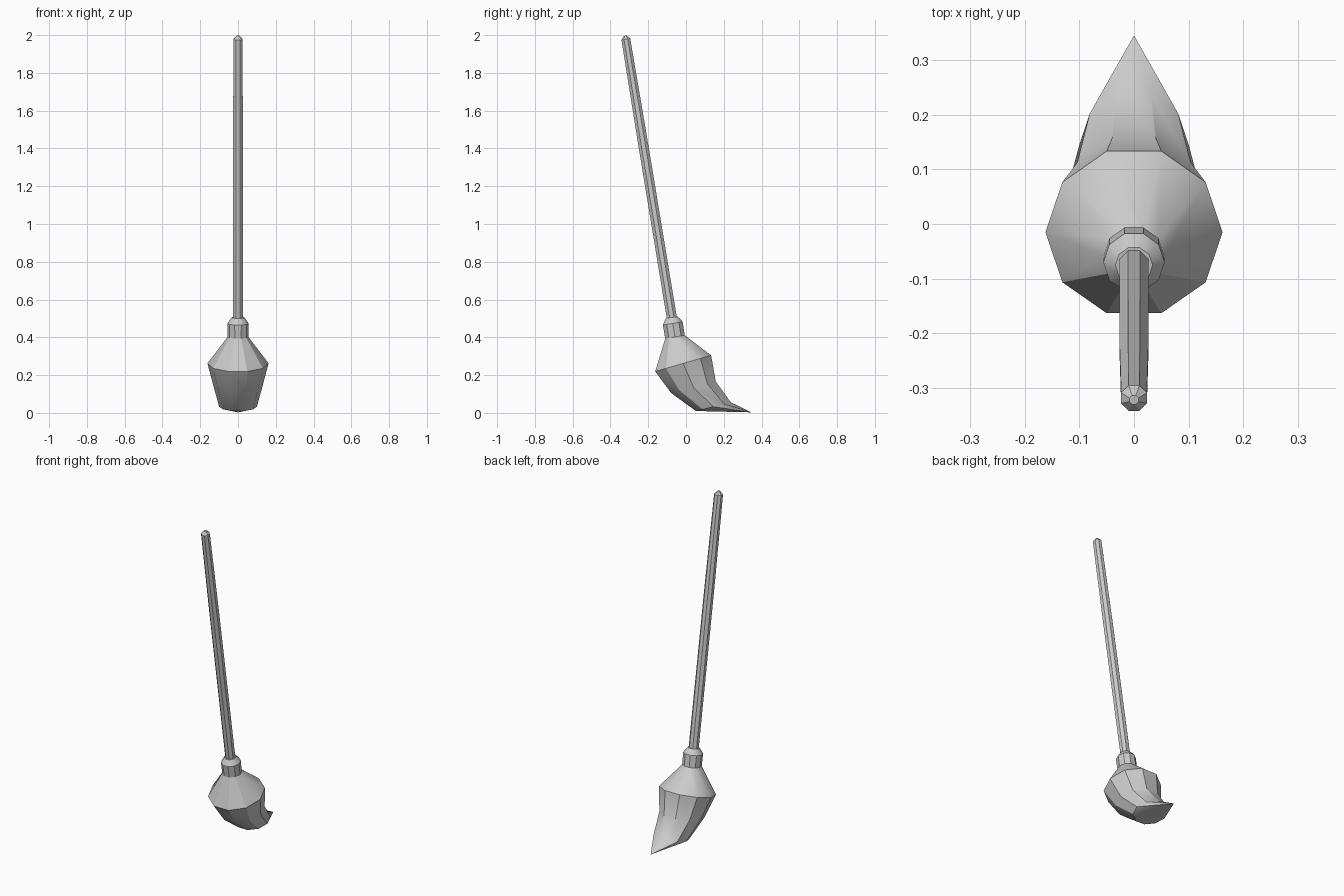
import bpy, bmesh
from math import sin, cos, radians, pi

if "Cube" in bpy.data.objects:
    bpy.data.objects.remove(bpy.data.objects["Cube"])


def loft(name, rings, sides, phase=0.0, tip=None, cap_start=True, cap_end=True, angle=30):
    """Skin tilted circular rings (y, z, radius, tilt in degrees), optionally ending in a point."""
    bm = bmesh.new()
    loops = []
    for y, z, r, tilt in rings:
        t = radians(tilt)
        loop = []
        for k in range(sides):
            a = phase + 2 * pi * k / sides
            loop.append(bm.verts.new((r * cos(a), y + r * sin(a) * cos(t), z + r * sin(a) * sin(t))))
        loops.append(loop)
    for lo, hi in zip(loops, loops[1:]):
        for k in range(sides):
            n = (k + 1) % sides
            bm.faces.new((lo[k], lo[n], hi[n], hi[k]))
    if cap_start:
        bm.faces.new(loops[0])
    if tip:
        p = bm.verts.new(tip)
        for k in range(sides):
            bm.faces.new((loops[-1][k], loops[-1][(k + 1) % sides], p))
    elif cap_end:
        bm.faces.new(loops[-1])
    bmesh.ops.recalc_face_normals(bm, faces=bm.faces[:])
    me = bpy.data.meshes.new(name)
    bm.to_mesh(me)
    bm.free()
    ob = bpy.data.objects.new(name, me)
    bpy.context.collection.objects.link(ob)
    bpy.ops.object.select_all(action='DESELECT')
    ob.select_set(True)
    bpy.context.view_layer.objects.active = ob
    bpy.ops.object.shade_smooth_by_angle(angle=radians(angle))
    return ob


LEAN = 9.4


def axis_y(z):
    return -0.322 + 0.165 * (2.0 - z)


def along(z, r):
    return (axis_y(z), z, r, LEAN)


# Eight-sided leaning handle with a chamfered top
loft("handle", [along(0.46, 0.029), along(1.45, 0.0285), along(1.978, 0.0255), along(1.997, 0.009)],
     8, phase=pi / 8)

# Ten-sided binding collar
loft("collar", [along(0.402, 0.055), along(0.474, 0.056), along(0.505, 0.034)], 10)

# Bristle head: flares out, then sweeps back to a point on the floor
loft("bristles", [along(0.402, 0.055), (-0.015, 0.262, 0.162, 16), (0.04, 0.135, 0.128, 14.6),
                  (0.145, 0.033, 0.1, 14)],
     10, tip=(0, 0.345, 0.003))
